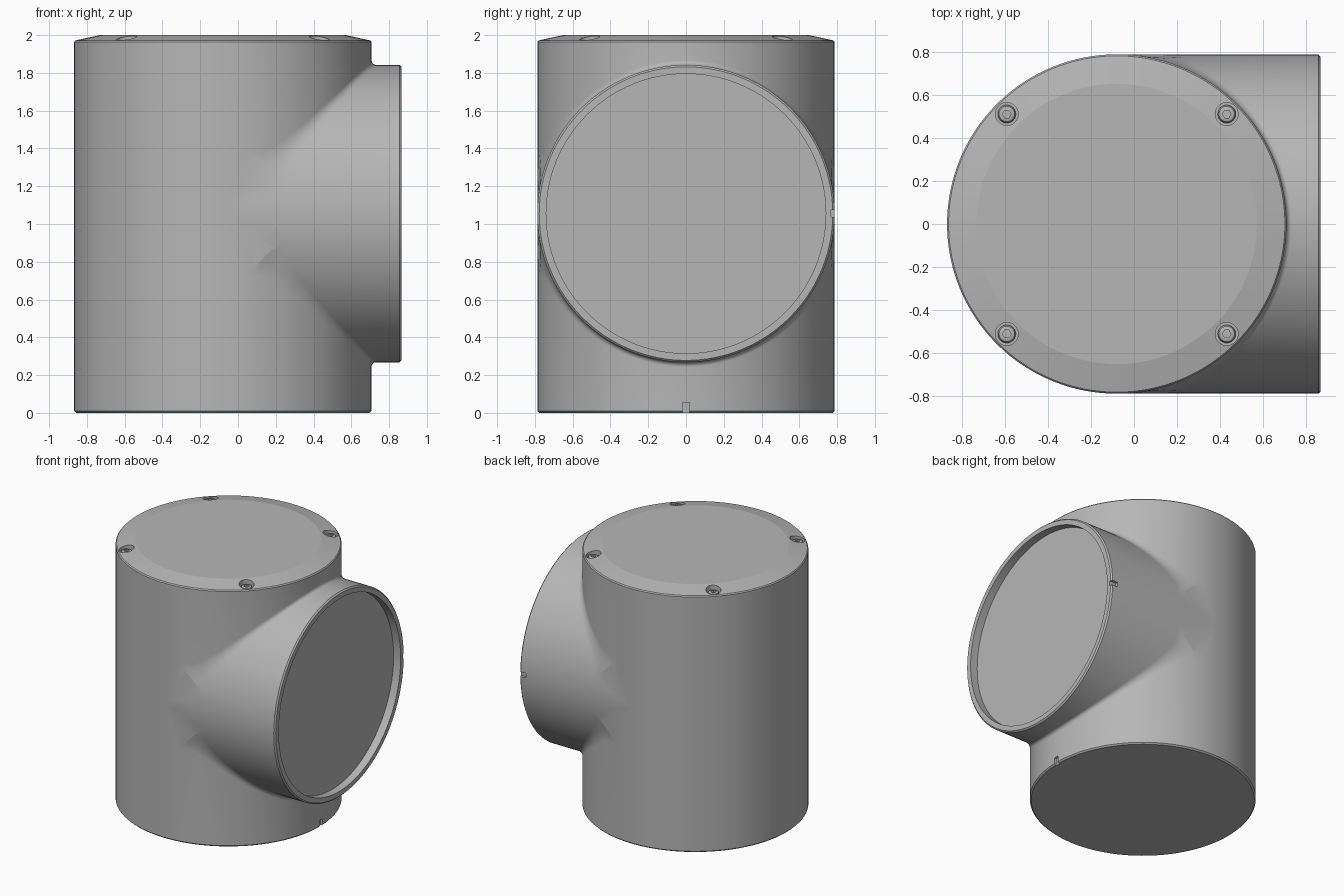
import bpy, bmesh
from math import sin, cos, pi, radians, sqrt
from mathutils import Vector, Matrix

cube = bpy.data.objects.get("Cube")
if cube:
    bpy.data.objects.remove(cube, do_unlink=True)

R = 0.787            # radius of body and branch
XC, ZC = -0.08, 1.055  # body axis x, branch axis z
TOP, END = 2.0, 0.865  # body top, branch face
STEPS, ARC = 64, 12

grey = bpy.data.materials.new("plain grey")
grey.use_nodes = True
grey.diffuse_color = (0.47, 0.47, 0.47, 1)
grey.node_tree.nodes["Principled BSDF"].inputs["Base Color"].default_value = grey.diffuse_color


def finish(name, bm, angle=10):
    bmesh.ops.remove_doubles(bm, verts=bm.verts, dist=1e-5)
    bmesh.ops.recalc_face_normals(bm, faces=bm.faces)
    mesh = bpy.data.meshes.new(name)
    bm.to_mesh(mesh)
    bm.free()
    mesh.materials.append(grey)
    obj = bpy.data.objects.new(name, mesh)
    bpy.context.collection.objects.link(obj)
    smooth(obj, angle)
    return obj


def smooth(obj, angle):
    bpy.ops.object.select_all(action='DESELECT')
    obj.select_set(True)
    bpy.context.view_layer.objects.active = obj
    bpy.ops.object.shade_smooth_by_angle(angle=radians(angle))


def skin(bm, columns):
    """Join neighbouring columns of points with faces."""
    cols = [[bm.verts.new(p) for p in c] for c in columns]
    for a, b in zip(cols, cols[1:]):
        for i in range(len(a) - 1):
            bm.faces.new((a[i], a[i + 1], b[i + 1], b[i]))


def body_ring(t, profile):
    return [Vector((XC + r * cos(t), r * sin(t), z)) for r, z in profile]


# Profiles as (radius, height) for the caps and (radius, x) for the branch mouth
top_cap = [(0, TOP), (0.65, TOP), (R - 0.007, 1.972), (R, 1.964)]
base_cap = [(0, 0), (R - 0.01, 0), (R, 0.01)]
mouth = [(R, END - 0.01), (R - 0.01, END), (0.74, END), (0.74, END - 0.06), (0, END - 0.06)]


def front_column(t, cap, s):
    """Cap, body wall, blended fillet, branch wall and mouth in one strip."""
    c = max(cos(t), 0)
    f = min(0.025 / max(c, 0.01) ** 2.2, 1.5)
    n1, n2 = Vector((c, sin(t), 0)), Vector((0, sin(t), s * c))
    centre = Vector((XC, 0, ZC)) + (R + f) * Vector((c, sin(t), s * c))
    points = body_ring(t, cap)
    for k in range(ARC + 1):
        points.append(centre - f * n1.slerp(n2, k / ARC))
    points += [Vector((x, r * sin(t), ZC + s * r * c)) for r, x in mouth]
    return points


# Body with side branch
bm = bmesh.new()
front = [-pi / 2 + pi * i / STEPS for i in range(STEPS + 1)]
skin(bm, [front_column(t, top_cap, 1) for t in front])
skin(bm, [front_column(t, base_cap, -1) for t in front])
whole = top_cap + [(R, ZC)] + base_cap[::-1]
skin(bm, [body_ring(t + pi, whole) for t in front])
body = finish("tee_body", bm)

# Cutters: four screw holes and two alignment notches
screw_spots = [(XC + sx * 0.51, sy * 0.51) for sx in (-1, 1) for sy in (-1, 1)]
bm = bmesh.new()
for x, y in screw_spots:
    bmesh.ops.create_cone(bm, cap_ends=True, segments=32, radius1=0.053, radius2=0.053,
                          depth=0.2, matrix=Matrix.Translation((x, y, 2.04)))
for place, size in (((XC + R, 0, 0), (0.04, 0.036, 0.11)),
                    ((END, R, ZC), (0.11, 0.04, 0.036))):
    bmesh.ops.create_cube(bm, size=1, matrix=Matrix.Translation(place) @ Matrix.Diagonal((*size, 1)))
cutter = finish("hole_cutter", bm)
cutter.hide_render = True
cut = body.modifiers.new("holes", 'BOOLEAN')
cut.operation, cut.solver, cut.object = 'DIFFERENCE', 'EXACT', cutter
bpy.ops.object.select_all(action='DESELECT')
bpy.context.view_layer.objects.active = body
body.select_set(True)
bpy.ops.object.modifier_apply(modifier=cut.name)
bpy.data.objects.remove(cutter, do_unlink=True)
smooth(body, 10)

# Screws: rounded head with a hexagonal socket
for i, (x, y) in enumerate(screw_spots):
    bm = bmesh.new()
    head = [(0.042, 1.93), (0.042, 1.957), (0.036, 1.968), (0.026, 1.972)]
    turns = [2 * pi * k / 24 for k in range(25)]

    def hexagon(t):
        return 0.02 * cos(pi / 6) / cos((t % (pi / 3)) - pi / 6)

    skin(bm, [[(x + r * cos(t), y + r * sin(t), z) for r, z in
               head + [(hexagon(t), 1.972), (hexagon(t), 1.95), (0, 1.95)]] for t in turns])
    finish(f"screw_{i + 1}", bm, 35)
